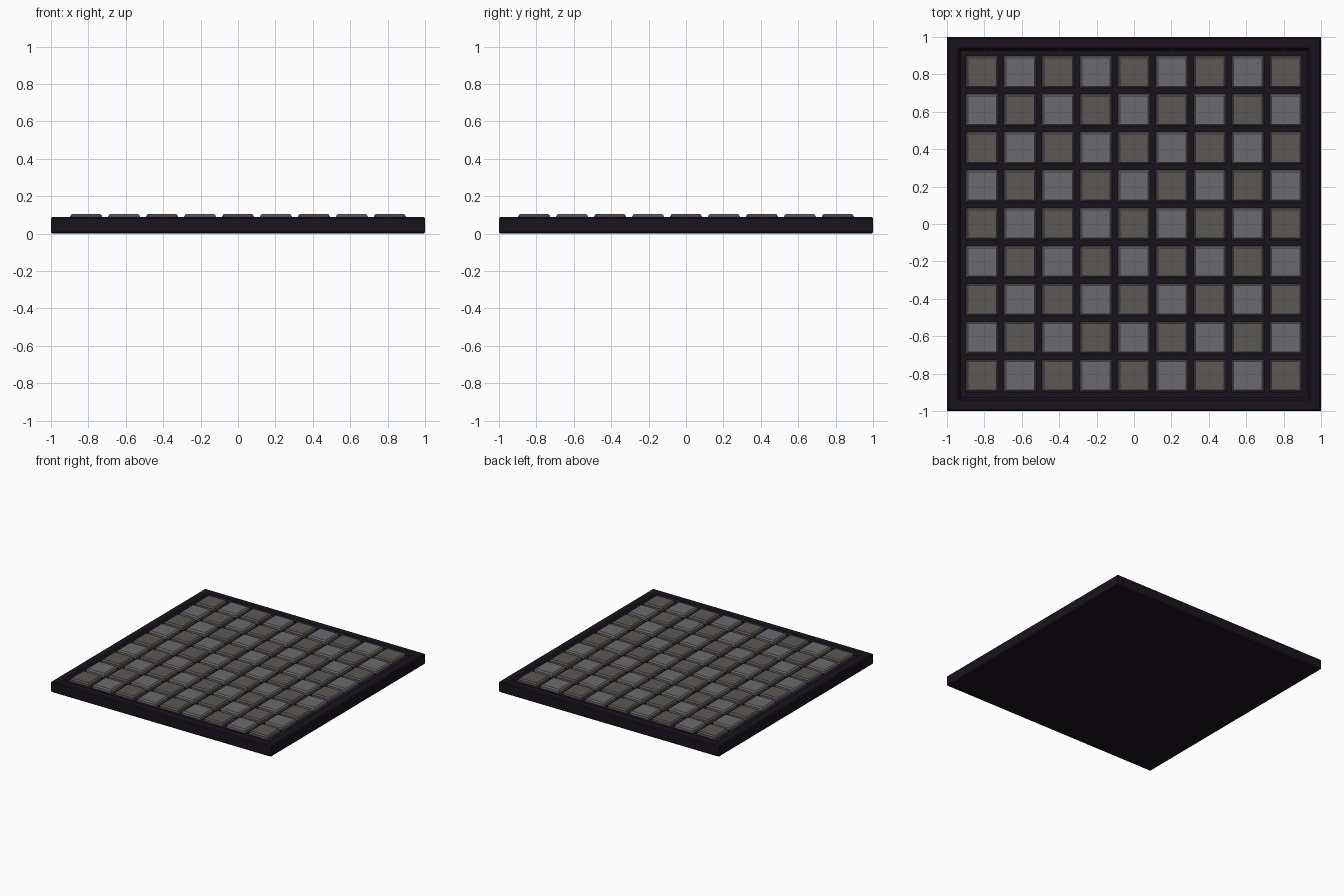
import bpy, bmesh

if "Cube" in bpy.data.objects:
    bpy.data.objects.remove(bpy.data.objects["Cube"])

N = 9            # tiles per side
PITCH = 0.203    # tile spacing


def material(name, rgb):
    m = bpy.data.materials.new(name)
    m.diffuse_color = (*rgb, 1)
    m.use_nodes = True
    m.node_tree.nodes["Principled BSDF"].inputs["Base Color"].default_value = m.diffuse_color
    return m


def square_stack(name, profile, mat, centers=((0, 0),)):
    """Loft square rings (half width, z) into closed solids at each centre."""
    bm = bmesh.new()
    for cx, cy in centers:
        rings = [[bm.verts.new((cx + sx * h, cy + sy * h, z))
                  for sx, sy in ((-1, -1), (1, -1), (1, 1), (-1, 1))]
                 for h, z in profile]
        bm.faces.new(rings[0][::-1])
        bm.faces.new(rings[-1])
        for a, b in zip(rings, rings[1:]):
            for i in range(4):
                j = (i + 1) % 4
                bm.faces.new((a[i], a[j], b[j], b[i]))
    me = bpy.data.meshes.new(name)
    bm.to_mesh(me)
    bm.free()
    ob = bpy.data.objects.new(name, me)
    bpy.context.collection.objects.link(ob)
    me.materials.append(mat)
    return ob


frame_mat = material("frame_black", (0.010, 0.007, 0.012))
warm = material("tile_warm_grey", (0.105, 0.098, 0.090))
cool = material("tile_cool_grey", (0.145, 0.143, 0.150))

# Frame slab: bevelled edges, raised rim and a recessed bed
square_stack("frame_slab", [
    (0.992, 0.0), (1.0, 0.008), (1.0, 0.082), (0.992, 0.09),
    (0.94, 0.09), (0.928, 0.075)], frame_mat)

# Chequered tiles with chamfered tops
tile_profile = [(0.085, 0.07), (0.085, 0.094), (0.076, 0.105)]
for name, parity, mat in (("warm_tiles", 0, warm), ("cool_tiles", 1, cool)):
    spots = [((i - 4) * PITCH, (j - 4) * PITCH)
             for i in range(N) for j in range(N) if (i + j) % 2 == parity]
    square_stack(name, tile_profile, mat, spots)
